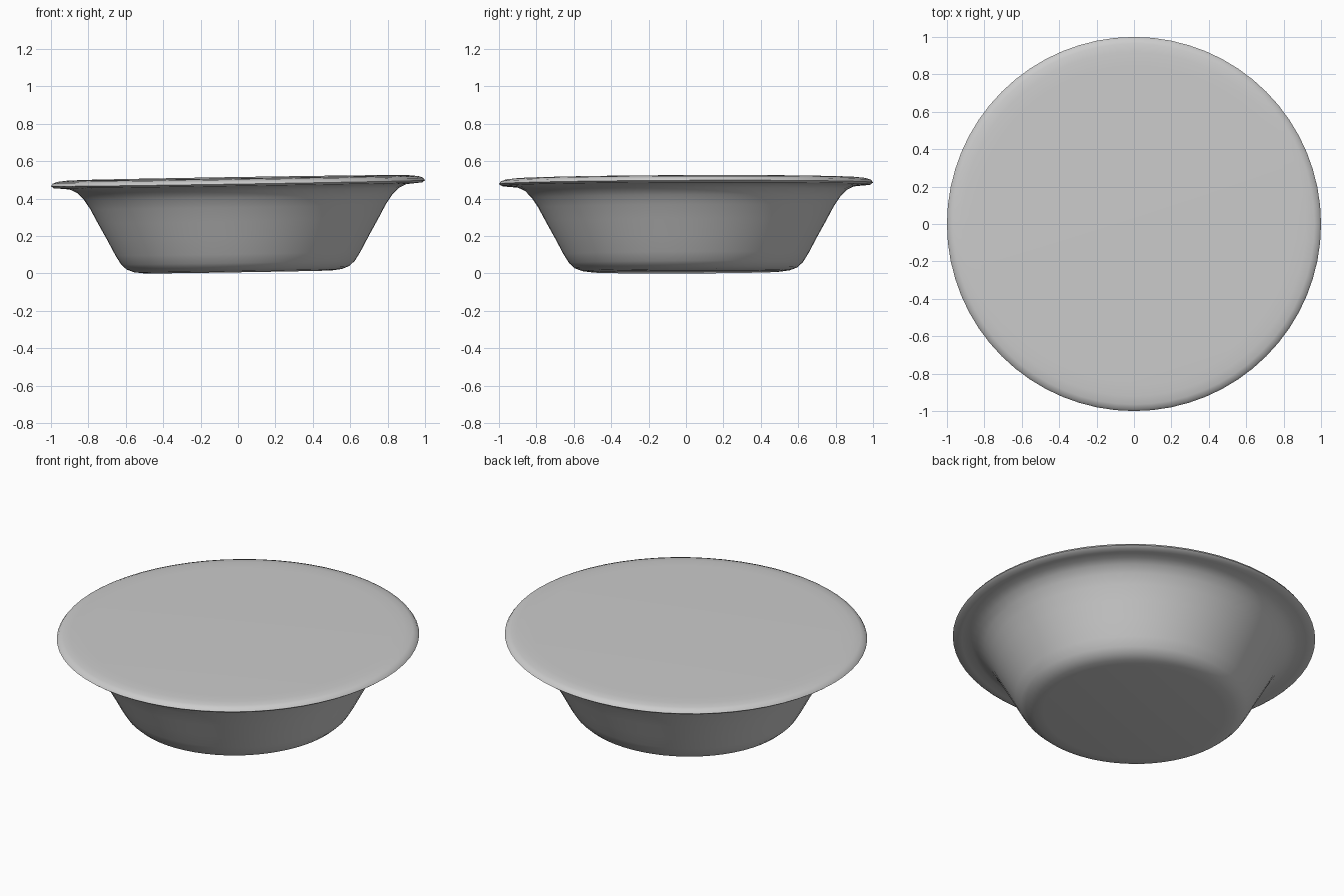
import bpy, bmesh, math

cube = bpy.data.objects.get("Cube")
if cube:
    bpy.data.objects.remove(cube, do_unlink=True)

grey = bpy.data.materials.new("plain_grey")
grey.use_nodes = True
colour = (0.6, 0.6, 0.6, 1)
grey.diffuse_color = colour
grey.node_tree.nodes["Principled BSDF"].inputs["Base Color"].default_value = colour

# Radius and height from the base centre, up the wall, around the rim, to the lid centre
PROFILE = [(0, .012), (.50, .012), (.555, .019), (.595, .034), (.625, .062),
           (.655, .11), (.70, .195), (.75, .285), (.79, .36), (.825, .412),
           (.86, .448), (.90, .467), (.95, .472), (.985, .475), (1.0, .486),
           (.99, .5), (.965, .509), (.92, .514), (.85, .516), (0, .516)]
SEGMENTS = 64


def lathe(name, profile, material):
    bm = bmesh.new()
    verts = [bm.verts.new((r, 0, z)) for r, z in profile]
    edges = [bm.edges.new(pair) for pair in zip(verts, verts[1:])]
    bmesh.ops.spin(bm, geom=verts + edges, cent=(0, 0, 0), axis=(0, 0, 1),
                   angle=math.tau, steps=SEGMENTS, use_merge=True)
    bmesh.ops.remove_doubles(bm, verts=bm.verts, dist=0.0001)
    bmesh.ops.recalc_face_normals(bm, faces=bm.faces)
    # The whole vessel leans slightly, higher toward its left and back
    for v in bm.verts:
        v.co.z += 0.016 * v.co.x + 0.004 * v.co.y
    mesh = bpy.data.meshes.new(name)
    bm.to_mesh(mesh)
    bm.free()
    mesh.materials.append(material)
    obj = bpy.data.objects.new(name, mesh)
    bpy.context.collection.objects.link(obj)
    return obj


# Covered bowl with a flared rim
bowl = lathe("covered_bowl", PROFILE, grey)
bpy.context.view_layer.objects.active = bowl
bowl.select_set(True)
bpy.ops.object.shade_smooth_by_angle(angle=math.radians(60))
# Rest the lowest point on the ground
bowl.data.update()
lowest = min(v.co.z for v in bowl.data.vertices)
for v in bowl.data.vertices:
    v.co.z -= lowest
